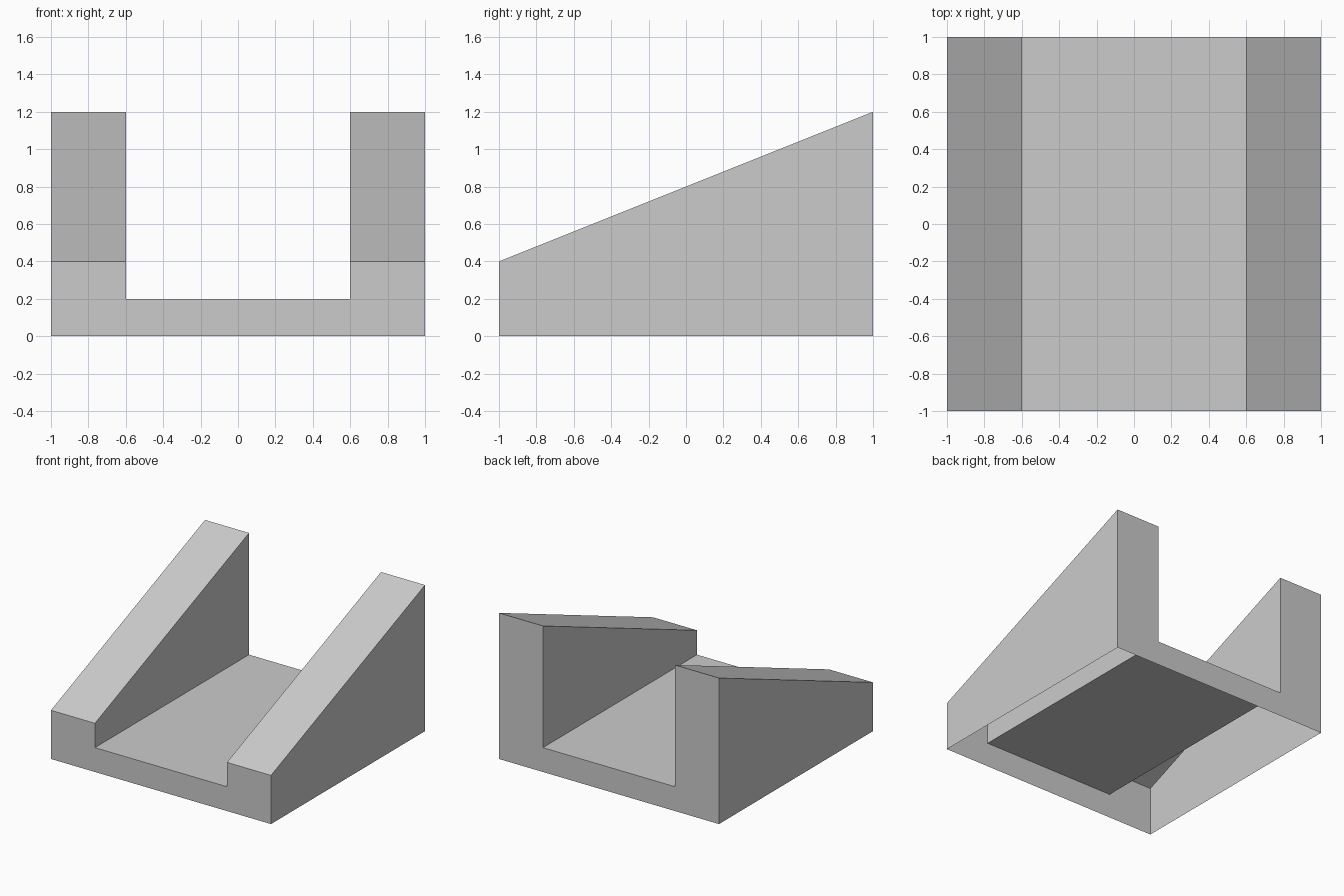
import bpy
import bmesh

cube = bpy.data.objects.get("Cube")
if cube:
    bpy.data.objects.remove(cube, do_unlink=True)

HALF = 1.0          # half width and half depth
INNER = 0.6         # inner face of each side wall
FLOOR = 0.2         # channel floor height
LOW, HIGH = 0.4, 1.2  # wall height at front and back

# Plain grey material
grey = bpy.data.materials.new("light_grey")
grey.use_nodes = True
colour = (0.6, 0.6, 0.6, 1.0)
grey.diffuse_color = colour
grey.node_tree.nodes["Principled BSDF"].inputs["Base Color"].default_value = colour


def u_section(bm, y, wall_top):
    """U-shaped cross-section, from the right foot round to the left foot."""
    half = [(HALF, 0), (HALF, wall_top), (INNER, wall_top), (INNER, FLOOR)]
    points = half + [(-x, z) for x, z in reversed(half)]
    return [bm.verts.new((x, y, z)) for x, z in points]


# Sloped-wall channel: two U ends joined by strips, hollow and open underneath
bm = bmesh.new()
front = u_section(bm, -HALF, LOW)
back = u_section(bm, HALF, HIGH)
bm.faces.new(reversed(front))
bm.faces.new(back)
for i in range(len(front) - 1):
    bm.faces.new((front[i], front[i + 1], back[i + 1], back[i]))

# Face every strip and end outward
bm.normal_update()
for face in bm.faces:
    c, n = face.calc_center_median(), face.normal
    if abs(n.y) > 0.9:
        wrong = n.y * c.y < 0
    elif abs(n.x) > 0.9:
        side = 1 if abs(c.x) > INNER + 0.1 else -1
        wrong = n.x * c.x * side < 0
    else:
        wrong = n.z < 0
    if wrong:
        face.normal_flip()

mesh = bpy.data.meshes.new("sloped_channel")
bm.to_mesh(mesh)
bm.free()
mesh.materials.append(grey)
channel = bpy.data.objects.new("sloped_channel", mesh)
bpy.context.collection.objects.link(channel)
